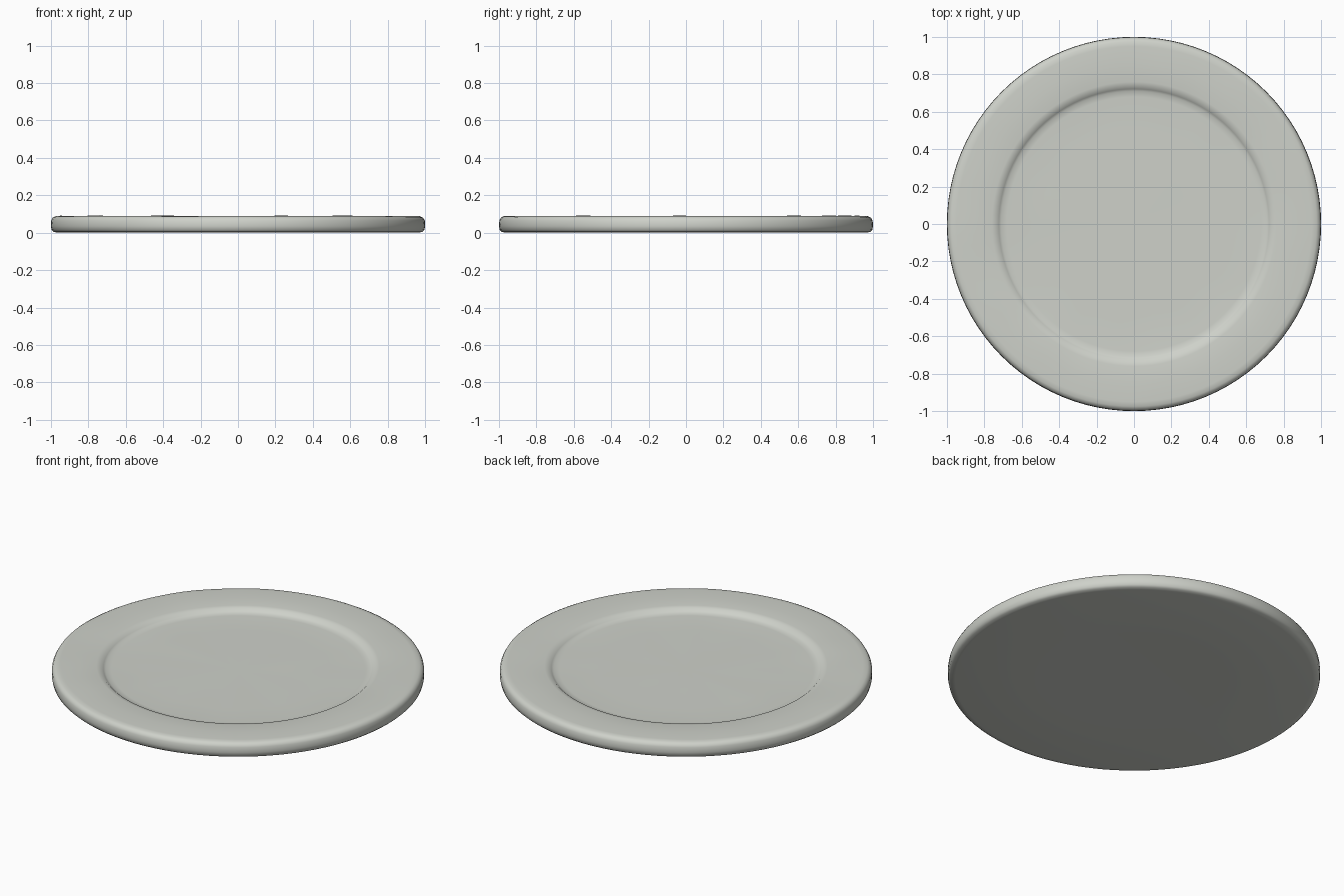
import bpy, bmesh, math
from mathutils import Vector, noise

if "Cube" in bpy.data.objects:
    bpy.data.objects.remove(bpy.data.objects["Cube"])

SEGMENTS = 96

# Half cross-section (radius, height), from the underside centre round to the top centre
profile = [(0.0, 0.004), (0.5, 0.003), (0.96, 0.0), (0.985, 0.004), (0.996, 0.014),
           (1.0, 0.035), (0.998, 0.065), (0.99, 0.08), (0.975, 0.088), (0.95, 0.09),
           (0.85, 0.089), (0.76, 0.087), (0.735, 0.083), (0.722, 0.072), (0.71, 0.065),
           (0.68, 0.063), (0.5, 0.063), (0.25, 0.063), (0.0, 0.063)]

# Plate: spin the profile into a disc with a raised rim
bm = bmesh.new()
verts = [bm.verts.new((r, 0, z)) for r, z in profile]
edges = [bm.edges.new(p) for p in zip(verts, verts[1:])]
bmesh.ops.spin(bm, geom=verts + edges, axis=(0, 0, 1), cent=(0, 0, 0),
               steps=SEGMENTS, angle=math.tau)
bmesh.ops.remove_doubles(bm, verts=bm.verts, dist=0.0005)
bmesh.ops.recalc_face_normals(bm, faces=bm.faces)

# Slight hand-made unevenness on the top surface
for v in bm.verts:
    if v.co.z > 0.05:
        v.co.z += 0.002 * noise.noise(Vector((v.co.x * 4, v.co.y * 4, 0.3)))

mesh = bpy.data.meshes.new("plate")
bm.to_mesh(mesh)
bm.free()
plate = bpy.data.objects.new("plate", mesh)
bpy.context.collection.objects.link(plate)

# Pale grey clay
clay = bpy.data.materials.new("pale_grey")
clay.diffuse_color = (0.62, 0.64, 0.59, 1)
clay.use_nodes = True
clay.node_tree.nodes["Principled BSDF"].inputs["Base Color"].default_value = clay.diffuse_color
mesh.materials.append(clay)

bpy.context.view_layer.objects.active = plate
plate.select_set(True)
bpy.ops.object.shade_smooth_by_angle(angle=math.radians(50))
